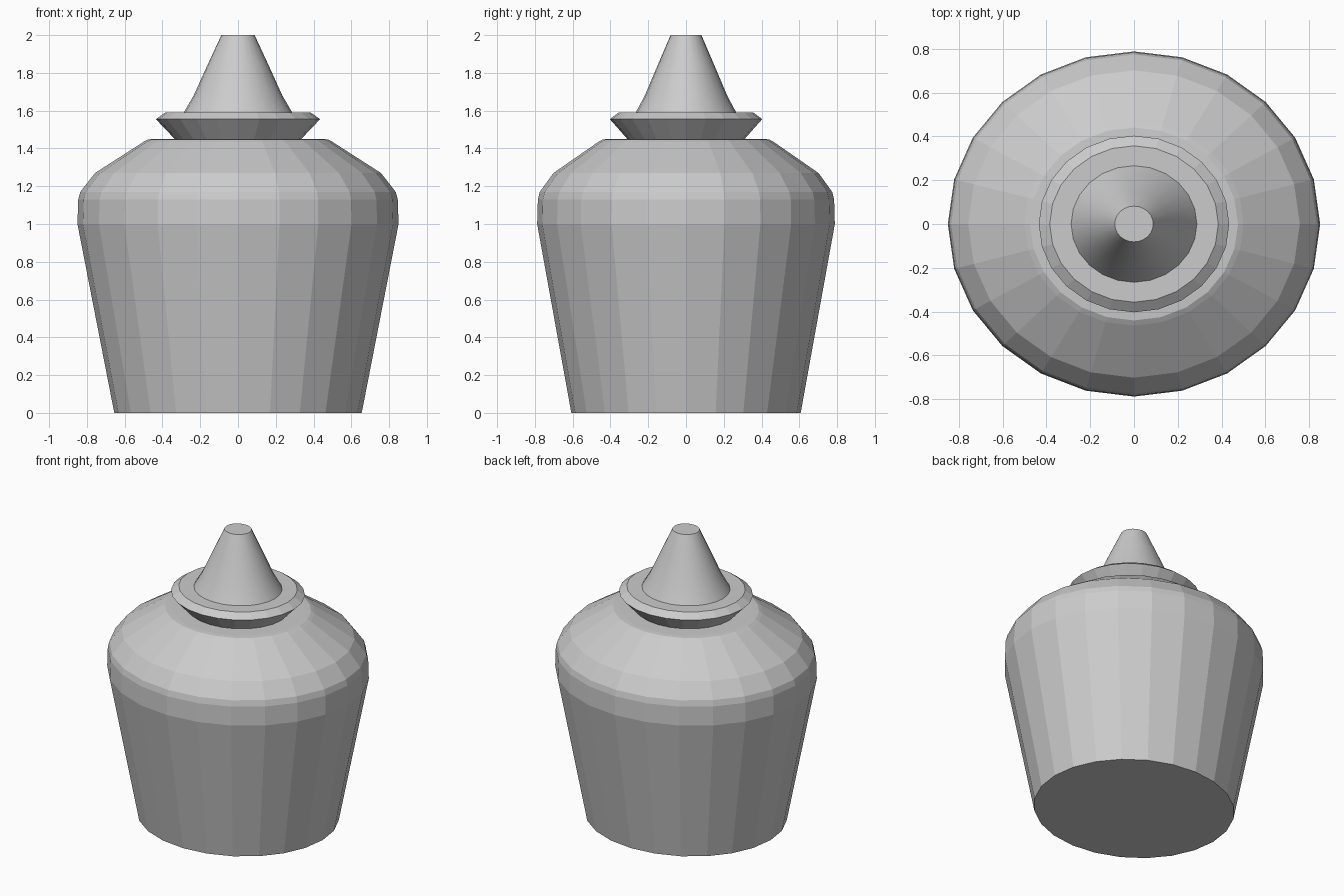
import bpy
import bmesh
from math import cos, sin, pi, radians

cube = bpy.data.objects.get("Cube")
if cube:
    bpy.data.objects.remove(cube, do_unlink=True)

DEPTH = 0.927  # the jar is slightly oval, narrower front to back

grey = bpy.data.materials.new("plain grey")
grey.use_nodes = True
grey.diffuse_color = (0.6, 0.6, 0.6, 1)
grey.node_tree.nodes["Principled BSDF"].inputs["Base Color"].default_value = (0.6, 0.6, 0.6, 1)


def lathe(name, profile, sides, smooth_angle=None):
    """Turn a (radius, height) profile into a closed oval solid."""
    bm = bmesh.new()
    rings = [[bm.verts.new((r * cos(2 * pi * i / sides), r * DEPTH * sin(2 * pi * i / sides), z))
              for i in range(sides)] for r, z in profile]
    for low, high in zip(rings, rings[1:]):
        for i in range(sides):
            j = (i + 1) % sides
            bm.faces.new((low[i], low[j], high[j], high[i]))
    bm.faces.new(rings[0][::-1])
    bm.faces.new(rings[-1])
    mesh = bpy.data.meshes.new(name)
    bm.to_mesh(mesh)
    bm.free()
    mesh.materials.append(grey)
    obj = bpy.data.objects.new(name, mesh)
    bpy.context.collection.objects.link(obj)
    if smooth_angle:
        bpy.ops.object.select_all(action="DESELECT")
        obj.select_set(True)
        bpy.context.view_layer.objects.active = obj
        bpy.ops.object.shade_smooth_by_angle(angle=radians(smooth_angle))
    return obj


# Tapered body with a rounded shoulder
lathe("jar_body", [(0.655, 0), (0.85, 1.0), (0.846, 1.13), (0.835, 1.17),
                   (0.757, 1.27), (0.5, 1.435), (0.475, 1.448), (0.44, 1.45)], 24)

# Flared collar
lathe("collar", [(0.33, 1.445), (0.435, 1.555), (0.385, 1.59)], 24)

# Tapered spout with a flat tip
lathe("spout", [(0.29, 1.585), (0.235, 1.68), (0.16, 1.845), (0.088, 2.0)], 24, 30)
